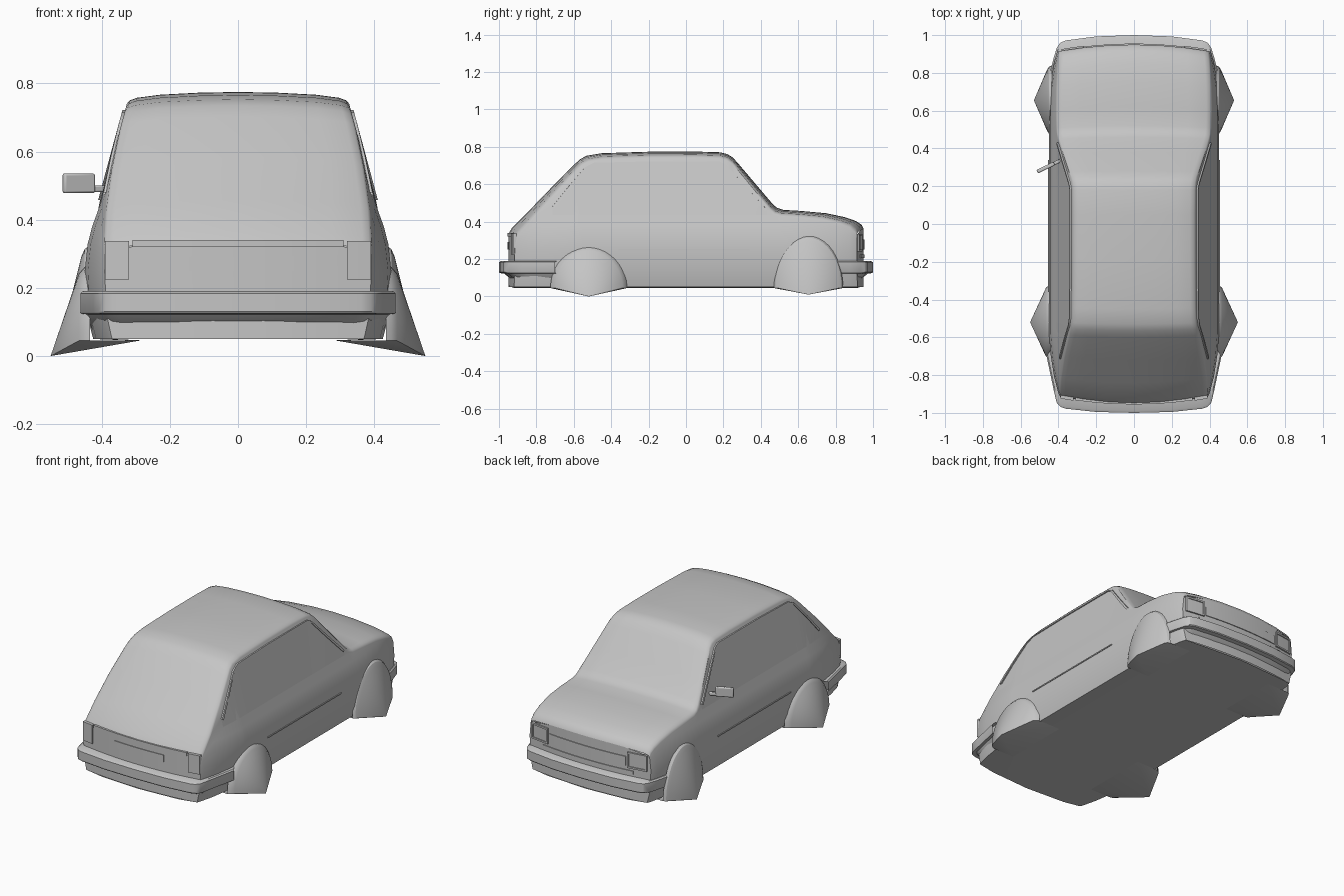
import bpy, bmesh, math
from mathutils import Vector

if "Cube" in bpy.data.objects:
    bpy.data.objects.remove(bpy.data.objects["Cube"])

grey = bpy.data.materials.new("plain grey")
grey.diffuse_color = (0.56, 0.56, 0.56, 1)
grey.use_nodes = True
grey.node_tree.nodes["Principled BSDF"].inputs["Base Color"].default_value = grey.diffuse_color


def make(name, verts, faces, angle=32):
    me = bpy.data.meshes.new(name)
    me.from_pydata([tuple(v) for v in verts], [], faces)
    bm = bmesh.new()
    bm.from_mesh(me)
    bmesh.ops.remove_doubles(bm, verts=bm.verts, dist=0.0005)
    bmesh.ops.recalc_face_normals(bm, faces=bm.faces)
    bm.to_mesh(me)
    bm.free()
    ob = bpy.data.objects.new(name, me)
    bpy.context.collection.objects.link(ob)
    me.materials.append(grey)
    for o in bpy.context.selected_objects:
        o.select_set(False)
    ob.select_set(True)
    bpy.context.view_layer.objects.active = ob
    bpy.ops.object.shade_smooth_by_angle(angle=math.radians(angle))
    return ob


def grid_faces(rows, cols, wrap=False):
    return [(r * cols + c, r * cols + (c + 1) % cols,
             (r + 1) * cols + (c + 1) % cols, (r + 1) * cols + c)
            for r in range(rows - 1) for c in range(cols if wrap else cols - 1)]


def interp(table, t, col=1):
    if t <= table[0][0]:
        return table[0][col]
    for a, b in zip(table, table[1:]):
        if t <= b[0]:
            return a[col] + (b[col] - a[col]) * (t - a[0]) / (b[0] - a[0])
    return table[-1][col]


def bow(x, y):
    # the ends of the car curve back in plan
    return y - y * abs(y) * 0.25 * x * x


# half width by height, and stations along the car: y, top height, width scale
SIDE = [(0.05, 0.425), (0.12, 0.443), (0.25, 0.45), (0.33, 0.441), (0.38, 0.428),
        (0.43, 0.41), (0.745, 0.325)]
ST = [(-0.95, 0.335, 0.87), (-0.93, 0.368, 0.89), (-0.84, 0.458, 0.94), (-0.72, 0.582, 0.98),
      (-0.60, 0.703, 1), (-0.565, 0.735, 1), (-0.53, 0.753, 1), (-0.45, 0.766, 1), (-0.2, 0.774, 1),
      (0.05, 0.775, 1), (0.18, 0.771, 1), (0.22, 0.762, 1), (0.25, 0.743, 1), (0.28, 0.71, 1),
      (0.38, 0.592, 1), (0.46, 0.498, 1), (0.485, 0.475, 1), (0.52, 0.463, 1), (0.62, 0.457, 1),
      (0.75, 0.445, 0.985), (0.85, 0.424, 0.955), (0.91, 0.403, 0.93), (0.94, 0.383, 0.91),
      (0.95, 0.362, 0.90)]


def half_section(zt, k):
    ze = zt - 0.035
    low = min(0.43, ze - 0.008)
    zs = [0.05, 0.12] + [min(z, ze - d) for z, d in ((0.25, 0.04), (0.33, 0.025), (0.38, 0.015))]
    zs += [low, (low + ze) / 2, ze]
    pts = [(0, 0.045), (0.30, 0.045)] + [(interp(SIDE, z), z) for z in zs]
    xe = pts[-1][0]
    pts += [(xe - 0.008, zt - 0.025), (xe - 0.03, zt - 0.017), (xe * 0.7, zt - 0.008),
            (xe * 0.35, zt - 0.002), (0, zt)]
    return [(x * k, z) for x, z in pts]


# body shell
verts = []
for y, zt, k in ST:
    h = half_section(zt, k)
    ring = h + [(-x, z) for x, z in h[-2:0:-1]]
    verts += [(x, bow(x, y), z) for x, z in ring]
n = len(ring)
make("body_shell", verts, grid_faces(len(ST), n, True))

# nose and tail faces
for name, (y, zt, k) in (("tail_face", ST[0]), ("nose_face", ST[-1])):
    rows = half_section(zt, k)[2:10]
    verts = []
    for xe, z in rows:
        verts += [(xe * t / 5, bow(xe * t / 5, y), z) for t in range(-5, 6)]
    xe = rows[-1][0]
    verts += [(xe * t / 5, bow(xe * t / 5, y), zt - 0.033 * (t / 5) ** 4) for t in range(-5, 6)]
    make(name, verts, grid_faces(len(rows) + 1, 11))


# curved plates lying on the nose or tail
def plate(name, x0, x1, z0, z1, s, out):
    verts = []
    for i in range(9):
        x = x0 + (x1 - x0) * i / 8
        y = bow(x, s * 0.95)
        verts += [(x, y - s * 0.01, z0), (x, y + s * out, z0),
                  (x, y + s * out, z1), (x, y - s * 0.01, z1)]
    make(name, verts, grid_faces(9, 4, True) + [(0, 1, 2, 3), (32, 33, 34, 35)])


for m, side in ((-1, "left"), (1, "right")):
    plate("tail_light_" + side, m * 0.32, m * 0.39, 0.225, 0.338, -1, 0.008)
    # headlight lens and raised rim
    plate("headlight_lens_" + side, m * 0.275, m * 0.375, 0.25, 0.325, 1, 0.003)
    for i, (a, b, c, d) in enumerate(((0.265, 0.385, 0.24, 0.25), (0.265, 0.385, 0.325, 0.335),
                                      (0.265, 0.275, 0.24, 0.335), (0.375, 0.385, 0.24, 0.335))):
        plate("headlight_rim_%s_%d" % (side, i), m * a, m * b, c, d, 1, 0.009)
plate("boot_lid_edge", -0.31, 0.31, 0.32, 0.34, -1, 0.005)
plate("plate_recess_panel", -0.165, 0.165, 0.25, 0.292, -1, 0.004)
plate("nose_band", -0.255, 0.255, 0.25, 0.305, 1, 0.005)
plate("nose_lower_strip", -0.30, 0.30, 0.205, 0.225, 1, 0.005)


# bumpers with the valance below
def bumper(name, path, s):
    path = [(-x, y) for x, y in path[:0:-1]] + path
    levels = [(0.05, 0.13), (0.065, 0.09), (0.122, 0.03), (0.125, 0.004), (0.13, 0),
              (0.183, 0), (0.19, 0.012), (0.192, 0.1)]
    verts = [(x * (1 - i), s * y * (1 - i), z) for z, i in levels for x, y in path]
    c = len(path)
    make(name, verts, grid_faces(len(levels), c) + [tuple(range(c))])


bumper("rear_bumper", [(0, 1.0), (0.2, 0.995), (0.36, 0.978), (0.39, 0.968), (0.41, 0.945),
                       (0.425, 0.88), (0.463, 0.70)], -1)
bumper("front_bumper", [(0, 1.0), (0.2, 0.993), (0.36, 0.972), (0.39, 0.96), (0.408, 0.935),
                        (0.425, 0.88), (0.445, 0.80)], 1)


# wheel arches drawn out to a point at the ground
def arch(name, m, c, r, h, xi, tip):
    N = 20
    verts = []
    for k, x in ((1.0, 0.435), (0.96, 0.45), (0.88, xi)):
        for i in range(N + 1):
            a = math.pi * i / N
            verts.append((m * x, c + r * k * math.cos(a), 0.045 + h * k * math.sin(a)))
    # straight run from the rim to the tip
    verts += [(m * tip[0], c, tip[1])] * (N + 1)
    faces = grid_faces(4, N + 1)
    b = len(verts)
    verts += [(m * 0.29, c - r, 0.045), (m * 0.29, c + r, 0.045)]
    t = 3 * (N + 1)
    faces += [(b, b + 1, t), (b + 1, 0, N + 1, 2 * N + 2, t), (b, t, 3 * N + 2, 2 * N + 1, N)]
    make(name, verts, faces, 25)


for m, side in ((-1, "left"), (1, "right")):
    arch("rear_arch_" + side, m, -0.52, 0.205, 0.225, 0.467, (0.55, 0.0))
    arch("front_arch_" + side, m, 0.655, 0.185, 0.28, 0.46, (0.53, 0.01))

# side windows, drip rails and door trim
TAIL = [(y, k) for y, z, k in ST]


def on_side(y, z, out):
    x = interp(SIDE, z) * interp(TAIL, y) + out
    return Vector((x, bow(x, y), z))


OUTLINE = [(-0.735, 0.48), (-0.64, 0.59), (-0.55, 0.69), (-0.50, 0.715), (-0.2, 0.722),
           (0.18, 0.722), (0.215, 0.705), (0.32, 0.59), (0.44, 0.465)]
for m, side in ((-1, "left"), (1, "right")):
    verts = []
    for y, z in OUTLINE:
        verts += [on_side(y, 0.435, 0.001), on_side(y, z, 0.003)]
    make("side_window_" + side, [(m * v.x, v.y, v.z) for v in verts], grid_faces(len(OUTLINE), 2))
    verts = []
    for y, z in OUTLINE:
        cy, cz = y + 0.012 * (-0.15 - y) / 0.6, z - 0.007
        verts += [on_side(y, z, -0.003), on_side(y, z, 0.008),
                  on_side(cy, cz, 0.008), on_side(cy, cz, -0.003)]
    make("drip_rail_" + side, [(m * v.x, v.y, v.z) for v in verts],
         grid_faces(len(OUTLINE), 4, True))
    verts = [(m * x, y, z) for y in (-0.36, 0.34)
             for x, z in ((0.44, 0.247), (0.454, 0.247), (0.454, 0.254), (0.44, 0.254))]
    make("door_trim_" + side, verts, grid_faces(2, 4, True) + [(0, 1, 2, 3), (4, 5, 6, 7)])


# single door mirror on the left
def bar(name, a, b, thick, tall, bevel):
    a, b = Vector(a), Vector(b)
    d = (b - a).normalized()
    side = Vector((-d.y, d.x, 0)) * thick / 2
    up = Vector((0, 0, tall / 2))
    verts = [p + side * i + up * j for p in (a, b) for i, j in ((-1, -1), (1, -1), (1, 1), (-1, 1))]
    ob = make(name, verts, grid_faces(2, 4, True) + [(0, 1, 2, 3), (4, 5, 6, 7)])
    mod = ob.modifiers.new("soft", 'BEVEL')
    mod.width = bevel
    mod.segments = 2


bar("mirror_head", (-0.513, 0.277, 0.507), (-0.422, 0.32, 0.507), 0.02, 0.058, 0.006)
bar("mirror_stalk", (-0.43, 0.317, 0.491), (-0.385, 0.338, 0.491), 0.018, 0.02, 0.005)
